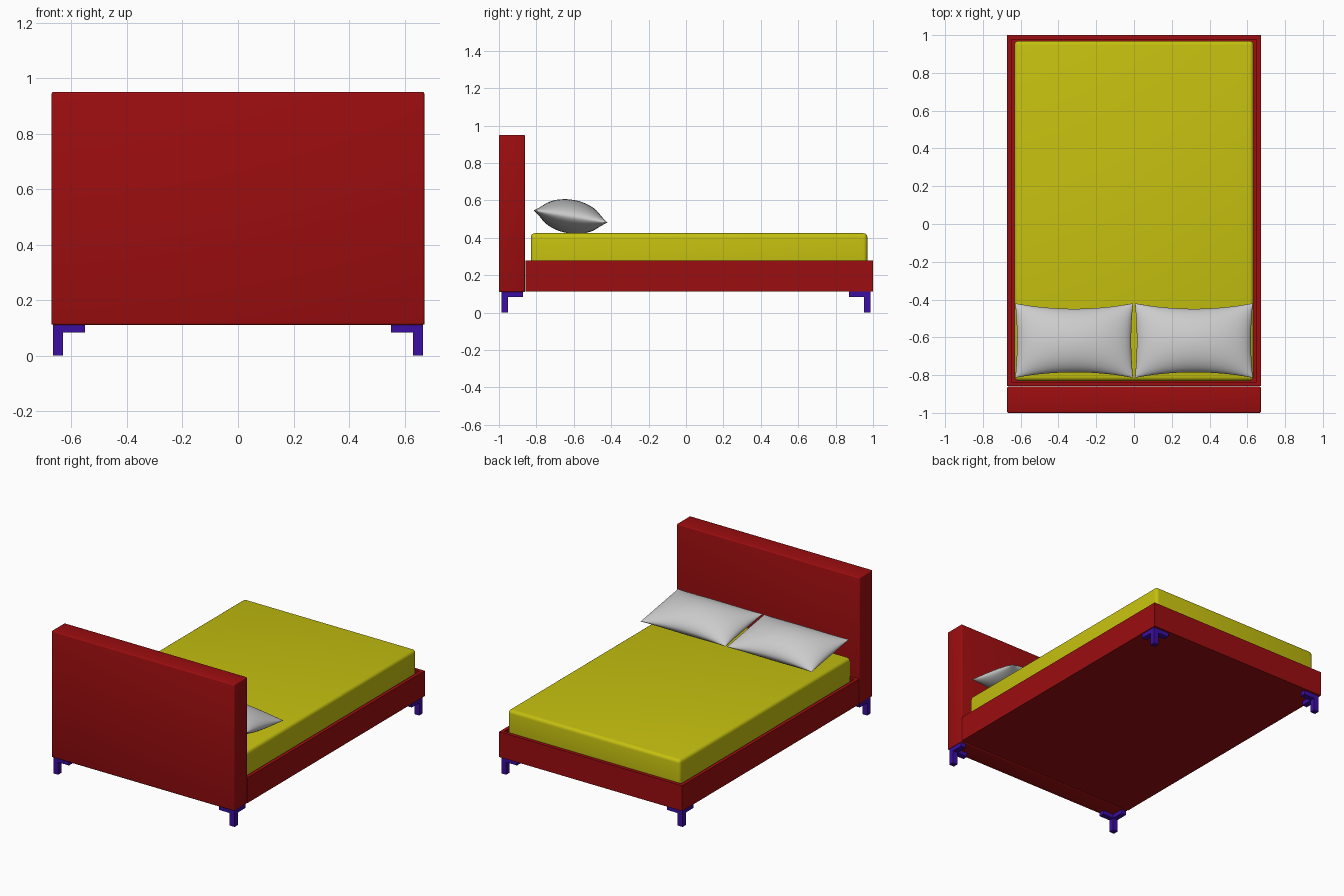
import bpy, bmesh, math
from mathutils import Matrix

if "Cube" in bpy.data.objects:
    bpy.data.objects.remove(bpy.data.objects["Cube"])


def material(name, rgb):
    m = bpy.data.materials.new(name)
    m.diffuse_color = (*rgb, 1)
    m.use_nodes = True
    m.node_tree.nodes["Principled BSDF"].inputs["Base Color"].default_value = m.diffuse_color
    return m


RED = material("red_fabric", (0.33, 0.004, 0.005))
YELLOW = material("yellow_fabric", (0.56, 0.53, 0.005))
PURPLE = material("purple_metal", (0.045, 0.004, 0.35))


def add_object(name, bm, mat=None):
    bmesh.ops.recalc_face_normals(bm, faces=bm.faces[:])
    me = bpy.data.meshes.new(name)
    bm.to_mesh(me)
    bm.free()
    ob = bpy.data.objects.new(name, me)
    bpy.context.collection.objects.link(ob)
    if mat:
        me.materials.append(mat)
    return ob


def smooth(ob, angle):
    bpy.ops.object.select_all(action='DESELECT')
    ob.select_set(True)
    bpy.context.view_layer.objects.active = ob
    bpy.ops.object.shade_smooth_by_angle(angle=math.radians(angle))


def box_mesh(lo, hi):
    bm = bmesh.new()
    bmesh.ops.create_cube(bm, size=1)
    for v in bm.verts:
        v.co = [(a + b) / 2 + c * (b - a) for a, b, c in zip(lo, hi, v.co)]
    bm.normal_update()
    return bm


def rounded(name, bm, mat, radius, segments):
    bmesh.ops.bevel(bm, geom=bm.edges[:], offset=radius, segments=segments,
                    profile=0.5, affect='EDGES')
    smooth(add_object(name, bm, mat), 30)


# Headboard
rounded("headboard", box_mesh((-0.672, -1, 0.11), (0.672, -0.861, 0.95)), RED, 0.008, 3)

# Bed frame: a shallow tray that holds the mattress
bm = box_mesh((-0.672, -0.858, 0.112), (0.672, 1, 0.28))
top = [f for f in bm.faces if f.normal.z > 0.9]
bmesh.ops.inset_region(bm, faces=top, thickness=0.032)
walls = bmesh.ops.extrude_face_region(bm, geom=top)["geom"]
for v in walls:
    if isinstance(v, bmesh.types.BMVert):
        v.co.z = 0.2
bmesh.ops.delete(bm, geom=[f for f in top if f.is_valid], context='FACES_ONLY')
smooth(add_object("bed_frame", bm, RED), 30)

# Mattress
rounded("mattress", box_mesh((-0.633, -0.83, 0.2), (0.633, 0.97, 0.425)), YELLOW, 0.022, 4)

# Corner legs: L-shaped bracket with a square post
L_SHAPE = [(0, 0), (0.115, 0), (0.115, 0.036), (0.036, 0.036), (0.036, 0.115), (0, 0.115)]
for sx, side in ((-1, "left"), (1, "right")):
    for sy, end in ((-1, "head"), (1, "foot")):
        bm = bmesh.new()
        face = bm.faces.new([bm.verts.new((sx * (0.666 - x), sy * (0.987 - y), 0.112))
                             for x, y in L_SHAPE])
        ext = bmesh.ops.extrude_face_region(bm, geom=[face])["geom"]
        for v in ext:
            if isinstance(v, bmesh.types.BMVert):
                v.co.z = 0.083
        post = bmesh.ops.create_cube(bm, size=1)["verts"]
        for v in post:
            v.co = (sx * 0.648 + v.co.x * 0.036, sy * 0.969 + v.co.y * 0.036,
                    0.05 + v.co.z * 0.1)
        add_object(f"{end}_{side}_leg", bm, PURPLE)

# Pillows: inflated sheets with pinched edges, leaning slightly up to the headboard
N = 32
for sx, side in ((-1, "left"), (1, "right")):
    bm = bmesh.new()
    bmesh.ops.create_grid(bm, x_segments=N, y_segments=N, size=1)
    for v in bm.verts:
        v.co.x, v.co.y = (math.sin(c * math.pi / 2) for c in (v.co.x, v.co.y))
    bmesh.ops.duplicate(bm, geom=bm.verts[:] + bm.edges[:] + bm.faces[:])
    bm.verts.ensure_lookup_table()
    half = len(bm.verts) // 2
    for i, v in enumerate(bm.verts):
        u, w = v.co.x, v.co.y
        puff = max(0, (1 - u * u) * (1 - w * w)) ** 0.55
        v.co = (u * (0.312 - 0.01 * (1 - w * w)),
                w * (0.2 - 0.03 * (1 - u * u)),
                0.09 * puff * (1 if i < half else -1))
    bmesh.ops.remove_doubles(bm, verts=bm.verts[:], dist=1e-5)
    bm.transform(Matrix.Translation((sx * 0.317, -0.617, 0.514))
                 @ Matrix.Rotation(math.radians(-9.5), 4, 'X'))
    smooth(add_object(f"{side}_pillow", bm), 60)
